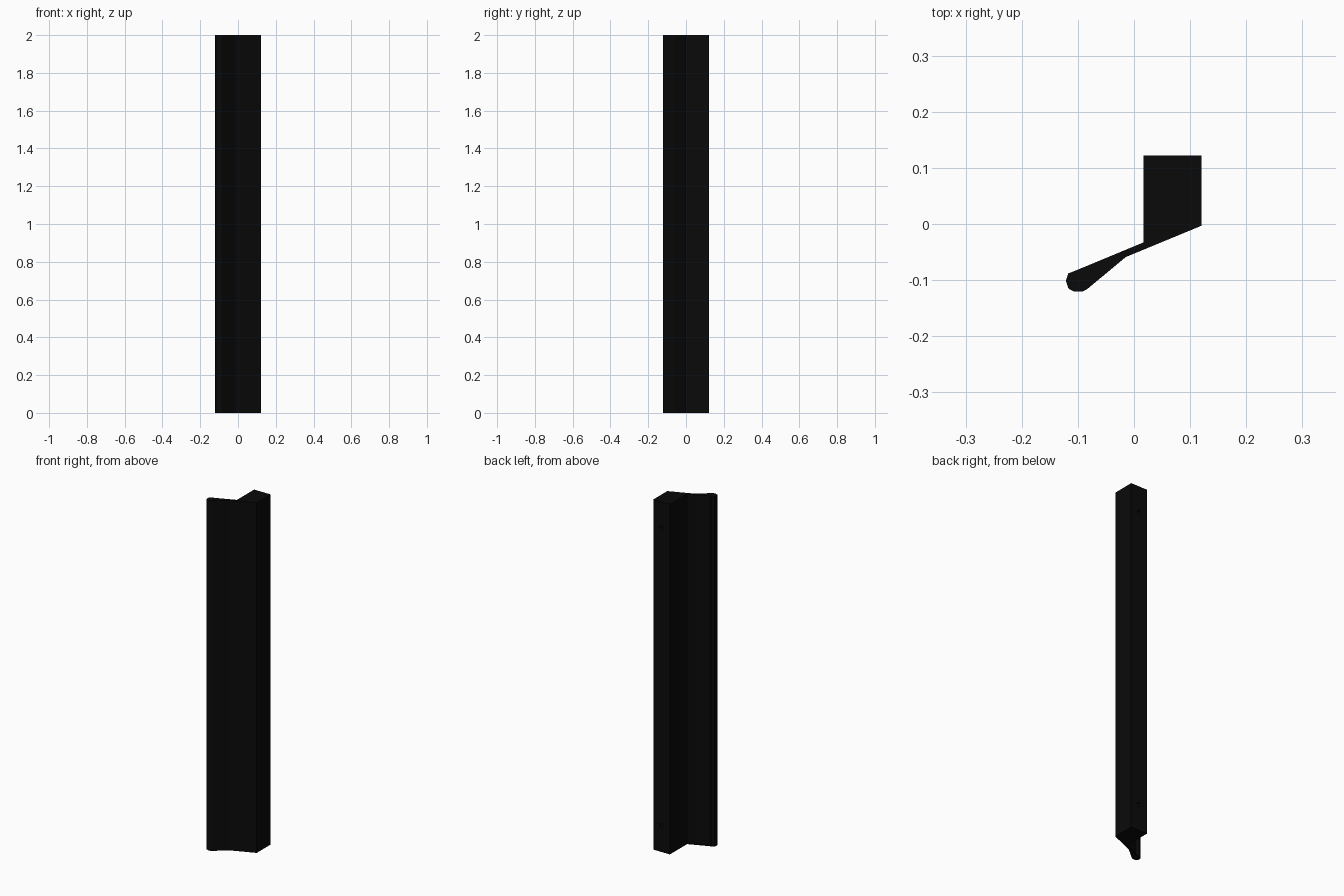
import bpy, bmesh, math

if "Cube" in bpy.data.objects:
    bpy.data.objects.remove(bpy.data.objects["Cube"])

HEIGHT = 2.0

black = bpy.data.materials.new("black")
black.diffuse_color = (0.003, 0.003, 0.003, 1)
black.use_nodes = True
black.node_tree.nodes["Principled BSDF"].inputs["Base Color"].default_value = black.diffuse_color

# Cross-section: square block, slanted blade, rounded bead at the tip
block = [(0.0165, -0.033), (0.0165, 0.122), (0.1205, 0.122), (0.1205, -0.003)]
bead = [(-0.092, -0.1205), (-0.107, -0.1205), (-0.117, -0.115), (-0.1215, -0.101),
        (-0.117, -0.088), (-0.104, -0.083), (-0.090, -0.090)]
profile = block[::-1] + [(-0.084, -0.1165)] + bead


def extrude_profile(name, points, height):
    bm = bmesh.new()
    face = bm.faces.new([bm.verts.new((x, y, 0)) for x, y in points])
    new = bmesh.ops.extrude_face_region(bm, geom=[face])["geom"]
    verts = [v for v in new if isinstance(v, bmesh.types.BMVert)]
    bmesh.ops.translate(bm, vec=(0, 0, height), verts=verts)
    bmesh.ops.recalc_face_normals(bm, faces=bm.faces)
    mesh = bpy.data.meshes.new(name)
    bm.to_mesh(mesh)
    bm.free()
    obj = bpy.data.objects.new(name, mesh)
    bpy.context.collection.objects.link(obj)
    mesh.materials.append(black)
    return obj


rail = extrude_profile("trim_rail", profile, HEIGHT)

# Blind mounting holes in the back face, near each end
for z in (0.15, HEIGHT - 0.15):
    bpy.ops.mesh.primitive_cylinder_add(vertices=16, radius=0.012, depth=0.08,
                                        location=(0.069, 0.122, z),
                                        rotation=(math.pi / 2, 0, 0))
    cutter = bpy.context.object
    cutter.name = "screw_hole_cutter"
    cutter.data.materials.append(black)
    cutter.hide_render = True
    cutter.hide_set(True)
    hole = rail.modifiers.new("screw_hole", 'BOOLEAN')
    hole.operation = 'DIFFERENCE'
    hole.solver = 'EXACT'
    hole.object = cutter
